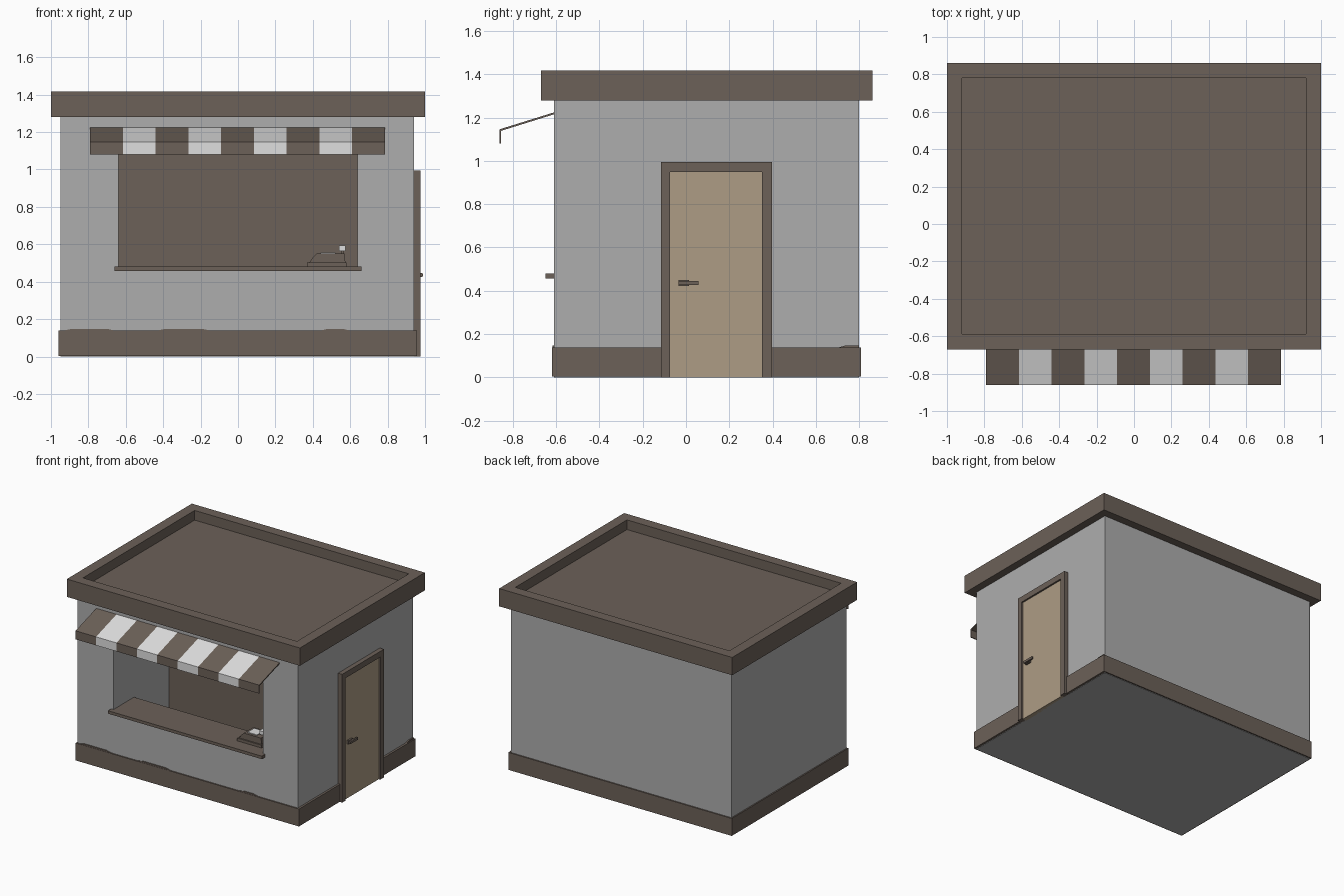
import bpy, bmesh

if "Cube" in bpy.data.objects:
    bpy.data.objects.remove(bpy.data.objects["Cube"])

def material(name, r, g, b):
    m = bpy.data.materials.new(name)
    m.diffuse_color = (r, g, b, 1)
    m.use_nodes = True
    m.node_tree.nodes["Principled BSDF"].inputs["Base Color"].default_value = m.diffuse_color
    return m

BROWN = material("brown", 0.150, 0.119, 0.098)
GREY = material("wall_grey", 0.42, 0.42, 0.42)
WHITE = material("awning_white", 0.74, 0.74, 0.74)
TAN = material("door_tan", 0.42, 0.335, 0.235)

def finish(name, bm, *mats):
    bmesh.ops.recalc_face_normals(bm, faces=bm.faces)
    me = bpy.data.meshes.new(name)
    bm.to_mesh(me)
    bm.free()
    for m in mats:
        me.materials.append(m)
    ob = bpy.data.objects.new(name, me)
    bpy.context.collection.objects.link(ob)
    return ob

def cube_bm(x0, x1, y0, y1, z0, z1):
    bm = bmesh.new()
    bmesh.ops.create_cube(bm, size=1)
    for v in bm.verts:
        v.co = (x1 if v.co.x > 0 else x0, y1 if v.co.y > 0 else y0, z1 if v.co.z > 0 else z0)
    return bm

def box(name, mat, *b):
    return finish(name, cube_bm(*b), mat)

def add_prism(bm, pts, place, a, b):
    """Extrude a 2D profile from a to b; place(u, v, w) gives the 3D point."""
    lo = [bm.verts.new(place(u, v, a)) for u, v in pts]
    hi = [bm.verts.new(place(u, v, b)) for u, v in pts]
    n = len(pts)
    faces = [bm.faces.new(lo[::-1]), bm.faces.new(hi)]
    for i in range(n):
        j = (i + 1) % n
        faces.append(bm.faces.new((lo[i], lo[j], hi[j], hi[i])))
    return faces

along_x = lambda u, v, w: (w, u, v)
along_y = lambda u, v, w: (u, w, v)
along_z_side = lambda u, v, w: (w, u, v)

# walls with a serving window opening into a hollow room
walls = box("walls", GREY, -0.95, 0.94, -0.61, 0.80, 0, 1.30)
bm = bmesh.new()
add_prism(bm, [(-0.7, 0.47), (-0.57, 0.47), (-0.57, 0.16), (0.08, 0.16), (0.08, 1.12), (-0.7, 1.12)],
          along_x, -0.64, 0.64)
cutter = finish("room_cutter", bm, GREY)
cutter.hide_render = True
cutter.display_type = 'WIRE'
mod = walls.modifiers.new("window", 'BOOLEAN')
mod.operation = 'DIFFERENCE'
mod.object = cutter
mod.solver = 'EXACT'
box("room_back_panel", BROWN, -0.64, 0.64, 0.07, 0.079, 0.16, 1.12)

# plinth and small chips on its top edge
box("plinth", BROWN, -0.96, 0.957, -0.62, 0.81, 0.003, 0.138)
bm = bmesh.new()
for a, b in ((-0.94, -0.65), (-0.44, -0.14), (0.43, 0.61)):
    add_prism(bm, [(a, 0.136), (b, 0.136), (b - 0.05, 0.148), (a + 0.05, 0.148)], along_y, -0.618, -0.609)
add_prism(bm, [(0.70, 0.136), (0.80, 0.136), (0.80, 0.148), (0.74, 0.148)], along_x, 0.939, 0.95)
finish("plinth_chips", bm, BROWN)

# roof slab with sunken top
bm = cube_bm(-1, 1, -0.67, 0.862, 1.28, 1.418)
bm.normal_update()
top = max(bm.faces, key=lambda f: f.calc_center_median().z)
bmesh.ops.inset_region(bm, faces=[top], thickness=0.115)
r = bmesh.ops.extrude_discrete_faces(bm, faces=[top])
bmesh.ops.translate(bm, verts=r["faces"][0].verts[:], vec=(0, 0, -0.075))
finish("roof", bm, BROWN)

# striped awning: thin bent sheet, one strip per stripe
bm = bmesh.new()
profile = [(-0.605, 1.226), (-0.862, 1.146), (-0.862, 1.08), (-0.855, 1.08), (-0.855, 1.139), (-0.605, 1.217)]
width = 1.575 / 9
for i in range(9):
    for f in add_prism(bm, profile, along_x, -0.79 + i * width, -0.79 + (i + 1) * width):
        f.material_index = i % 2
finish("awning", bm, BROWN, WHITE)

# serving counter
box("counter", BROWN, -0.66, 0.66, -0.65, -0.36, 0.457, 0.48)

# cash register
box("register_drawer", BROWN, 0.37, 0.58, -0.54, -0.40, 0.48, 0.502)
bm = bmesh.new()
add_prism(bm, [(0.38, 0.50), (0.575, 0.50), (0.568, 0.55), (0.42, 0.55), (0.40, 0.53)], along_y, -0.53, -0.41)
finish("register_body", bm, BROWN)
box("register_post", BROWN, 0.55, 0.565, -0.48, -0.46, 0.55, 0.57)
box("register_display", WHITE, 0.54, 0.575, -0.51, -0.43, 0.565, 0.593)
box("register_keys", WHITE, 0.44, 0.52, -0.51, -0.43, 0.55, 0.555)

# door, frame and handle
box("door", TAN, 0.93, 0.962, -0.075, 0.352, 0, 0.952)
bm = bmesh.new()
add_prism(bm, [(-0.115, 0), (-0.115, 0.995), (0.397, 0.995), (0.397, 0), (0.352, 0),
               (0.352, 0.95), (-0.073, 0.95), (-0.073, 0)], along_x, 0.93, 0.975)
finish("door_frame", bm, BROWN)
box("handle_plate", BROWN, 0.96, 0.975, -0.035, 0.015, 0.422, 0.45)
box("handle_stem", BROWN, 0.97, 0.985, -0.03, 0.01, 0.426, 0.446)
box("handle_lever", BROWN, 0.978, 0.99, -0.035, 0.057, 0.427, 0.445)
